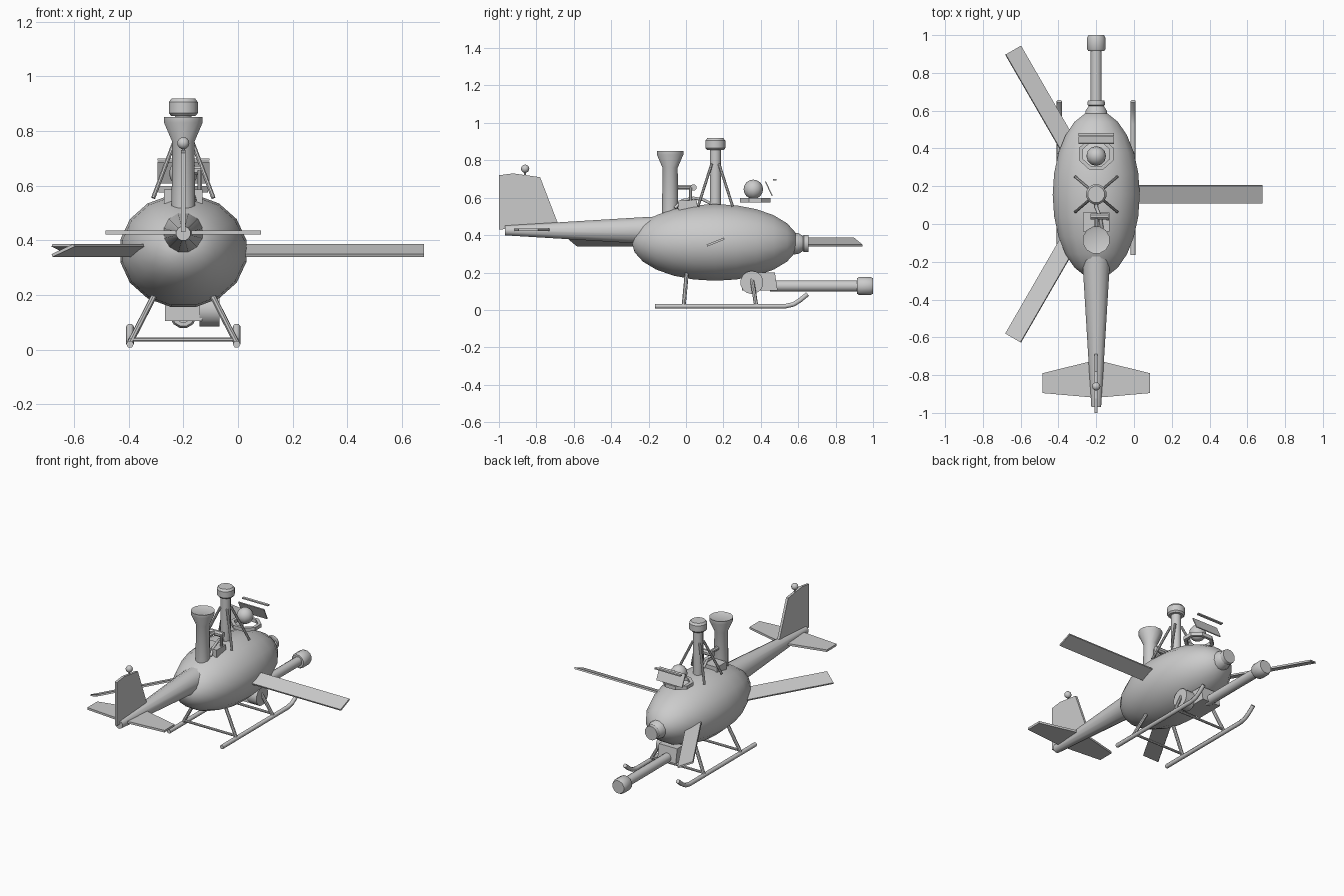
import bpy, bmesh, math
from mathutils import Vector, Matrix

if "Cube" in bpy.data.objects:
    bpy.data.objects.remove(bpy.data.objects["Cube"])

CX = -0.2  # centre line of the aircraft
grey = bpy.data.materials.new("plain grey")
grey.diffuse_color = (0.6, 0.6, 0.6, 1)
grey.use_nodes = True
grey.node_tree.nodes["Principled BSDF"].inputs["Base Color"].default_value = grey.diffuse_color


def finish(name, bm, smooth=True):
    bmesh.ops.recalc_face_normals(bm, faces=bm.faces[:])
    me = bpy.data.meshes.new(name)
    bm.to_mesh(me)
    bm.free()
    me.materials.append(grey)
    ob = bpy.data.objects.new(name, me)
    bpy.context.collection.objects.link(ob)
    if smooth:
        bpy.ops.object.select_all(action='DESELECT')
        ob.select_set(True)
        bpy.context.view_layer.objects.active = ob
        bpy.ops.object.shade_smooth_by_angle(angle=math.radians(35))
    return ob


def lathe(name, origin, axis, profile, n=12, squash=(1, 1, 1)):
    """Revolve (distance, radius) pairs about an axis through origin."""
    bm = bmesh.new()
    q = Vector(axis).to_track_quat('Z', 'Y')
    rings = []
    for d, r in profile:
        ring = []
        for i in range(n):
            a = 2 * math.pi * (i + 0.5) / n
            p = q @ Vector((r * math.cos(a), r * math.sin(a), d))
            ring.append(bm.verts.new(Vector(origin) + p * Vector(squash)))
        rings.append(ring)
    for lo, hi in zip(rings, rings[1:]):
        for i in range(n):
            j = (i + 1) % n
            bm.faces.new((lo[i], lo[j], hi[j], hi[i]))
    bm.faces.new(rings[0])
    bm.faces.new(rings[-1])
    return finish(name, bm)


def rod(name, a, b, r, n=8):
    a, b = Vector(a), Vector(b)
    return lathe(name, a, b - a, [(0, r), ((b - a).length, r)], n)


def pipe(name, pts, r):
    cu = bpy.data.curves.new(name, 'CURVE')
    cu.dimensions = '3D'
    cu.bevel_depth = r
    cu.bevel_resolution = 1
    cu.use_fill_caps = True
    sp = cu.splines.new('POLY')
    sp.points.add(len(pts) - 1)
    for p, co in zip(sp.points, pts):
        p.co = (*co, 1)
    cu.materials.append(grey)
    ob = bpy.data.objects.new(name, cu)
    bpy.context.collection.objects.link(ob)
    return ob


def box(name, centre, size, rot=Matrix.Identity(4)):
    bm = bmesh.new()
    m = Matrix.Translation(centre) @ rot @ Matrix.Diagonal((*size, 1))
    bmesh.ops.create_cube(bm, size=1, matrix=m)
    return finish(name, bm, False)


def slab(name, pts, offset):
    """Extrude a flat outline by a vector, centred on the outline."""
    bm = bmesh.new()
    off = Vector(offset)
    f = bm.faces.new([bm.verts.new(Vector(p) - off / 2) for p in pts])
    ext = bmesh.ops.extrude_face_region(bm, geom=[f])
    bmesh.ops.translate(bm, vec=off, verts=[v for v in ext['geom'] if isinstance(v, bmesh.types.BMVert)])
    return finish(name, bm, False)


def ball(name, c, r):
    bm = bmesh.new()
    bmesh.ops.create_uvsphere(bm, u_segments=12, v_segments=8, radius=r, matrix=Matrix.Translation(c))
    return finish(name, bm)


# Egg shaped fuselage and nose fitting
hull = [(-0.445 * math.cos(math.pi * i / 12), max(0.001, math.sin(math.pi * i / 12))) for i in range(13)]
lathe("fuselage", (CX, 0.155, 0.361), (0, 1, 0), hull, 16, (0.235, 1, 0.209))
lathe("nose_fitting", (CX, 0, 0.355), (0, 1, 0),
      [(0.55, 0.062), (0.6, 0.058), (0.625, 0.042), (0.63, 0.048), (0.655, 0.046)], 12)

# Tail boom, fin and stabiliser
lathe("tail_boom", (CX, 0, 0.425), (0, -1, 0), [(0.1, 0.08), (0.235, 0.073), (0.968, 0.027)], 12)
slab("tail_fin", [(CX, -1, 0.43), (CX, -1, 0.72), (CX, -0.925, 0.73), (CX, -0.78, 0.71), (CX, -0.68, 0.45)],
     (0.016, 0, 0))
slab("stabiliser", [(CX, -0.72, 0.428), (0.085, -0.79, 0.428), (0.085, -0.895, 0.428), (CX, -0.92, 0.428),
                    (-0.485, -0.895, 0.428), (-0.485, -0.79, 0.428)], (0, 0, 0.014))
ball("fin_beacon", (CX, -0.86, 0.755), 0.022)
rod("beacon_stalk", (CX, -0.86, 0.7), (CX, -0.86, 0.75), 0.006)

# Three pitched rotor blades
for k in range(3):
    spin = Matrix.Rotation(math.radians(120 * k), 4, 'Z')
    pitch = spin @ Matrix.Rotation(math.radians(22), 4, 'X')
    box(f"rotor_blade_{k + 1}", Vector((CX, 0.158, 0.363)) + spin @ Vector((0.5, 0, 0)),
        (0.76, 0.1, 0.011), pitch)

# Rotor mast with cap and four braces
MY = 0.157
lathe("mast", (CX, MY, 0), (0, 0, 1), [(0.5, 0.031), (0.865, 0.031)], 12)
lathe("mast_cap", (CX, MY, 0), (0, 0, 1), [(0.855, 0.046), (0.865, 0.055), (0.905, 0.055), (0.918, 0.045)], 12)
for sx in (-1, 1):
    for sy in (-1, 1):
        rod("mast_brace", (CX + sx * 0.025, MY + sy * 0.02, 0.78), (CX + sx * 0.11, MY + sy * 0.092, 0.555), 0.008)

# Flared chimney and engine fittings
lathe("chimney", (CX, -0.085, 0), (0, 0, 1),
      [(0.48, 0.045), (0.76, 0.042), (0.83, 0.073), (0.85, 0.073), (0.845, 0.06)], 12)
box("engine_block", (CX, 0.01, 0.56), (0.14, 0.1, 0.05))
rod("steam_pipe", (CX, -0.06, 0.656), (CX, 0.03, 0.656), 0.013)
rod("steam_valve", (CX - 0.03, 0.04, 0.655), (CX + 0.065, 0.04, 0.655), 0.018)
rod("valve_post", (CX + 0.06, 0.025, 0.54), (CX + 0.06, 0.025, 0.655), 0.009)
pipe("exhaust_pipe", [(CX + 0.04, -0.06, 0.545), (CX + 0.03, -0.02, 0.585), (CX + 0.02, 0.04, 0.598),
                      (CX, 0.09, 0.59), (CX, 0.13, 0.57)], 0.009)

# Pilot head, cockpit ring, windscreen and bar
ball("pilot_head", (CX, 0.36, 0.645), 0.052)
ring = [(math.radians(45 * i + 22.5)) for i in range(8)]
bm = bmesh.new()
sect = [(0.076, 0.575), (0.098, 0.575), (0.098, 0.598), (0.076, 0.598)]
loops = [[bm.verts.new((CX + r * math.cos(a), 0.37 + 0.9 * r * math.sin(a), z)) for r, z in sect] for a in ring]
for i in range(8):
    for j in range(4):
        a, b, k = loops[i], loops[(i + 1) % 8], (j + 1) % 4
        bm.faces.new((a[j], b[j], b[k], a[k]))
finish("cockpit_ring", bm)
box("windscreen", (CX, 0.443, 0.648), (0.19, 0.006, 0.085), Matrix.Rotation(math.radians(25), 4, 'X'))
box("windscreen_bar", (CX, 0.474, 0.695), (0.19, 0.018, 0.008))

# Landing skids, legs and crossbars
for s in (-1, 1):
    x = CX + s * 0.195
    pipe("skid", [(x, -0.165, 0.02), (x, 0.53, 0.02), (x, 0.575, 0.03), (x, 0.61, 0.052), (x, 0.65, 0.085)], 0.014)
    for yt, yb in ((0.005, -0.012), (0.345, 0.375)):
        rod("skid_leg", (CX + s * 0.1, yt, 0.21), (x, yb, 0.025), 0.011)
for y in (-0.012, 0.375):
    rod("crossbar", (CX - 0.195, y, 0.037), (CX + 0.195, y, 0.037), 0.008)

# Belly gun: housing, drum, barrel, muzzle
slab("gun_housing", [(CX, 0.3, 0.105), (CX, 0.49, 0.105), (CX, 0.475, 0.2), (CX, 0.3, 0.2)], (0.135, 0, 0))
rod("gun_drum", (-0.14, 0.352, 0.147), (-0.068, 0.352, 0.147), 0.062, 14)
rod("gun_barrel", (CX, 0.45, 0.128), (CX, 0.94, 0.128), 0.03, 12)
lathe("gun_muzzle", (CX, 0, 0.128), (0, 1, 0), [(0.915, 0.043), (0.925, 0.05), (0.985, 0.05), (1.0, 0.043)], 12)
